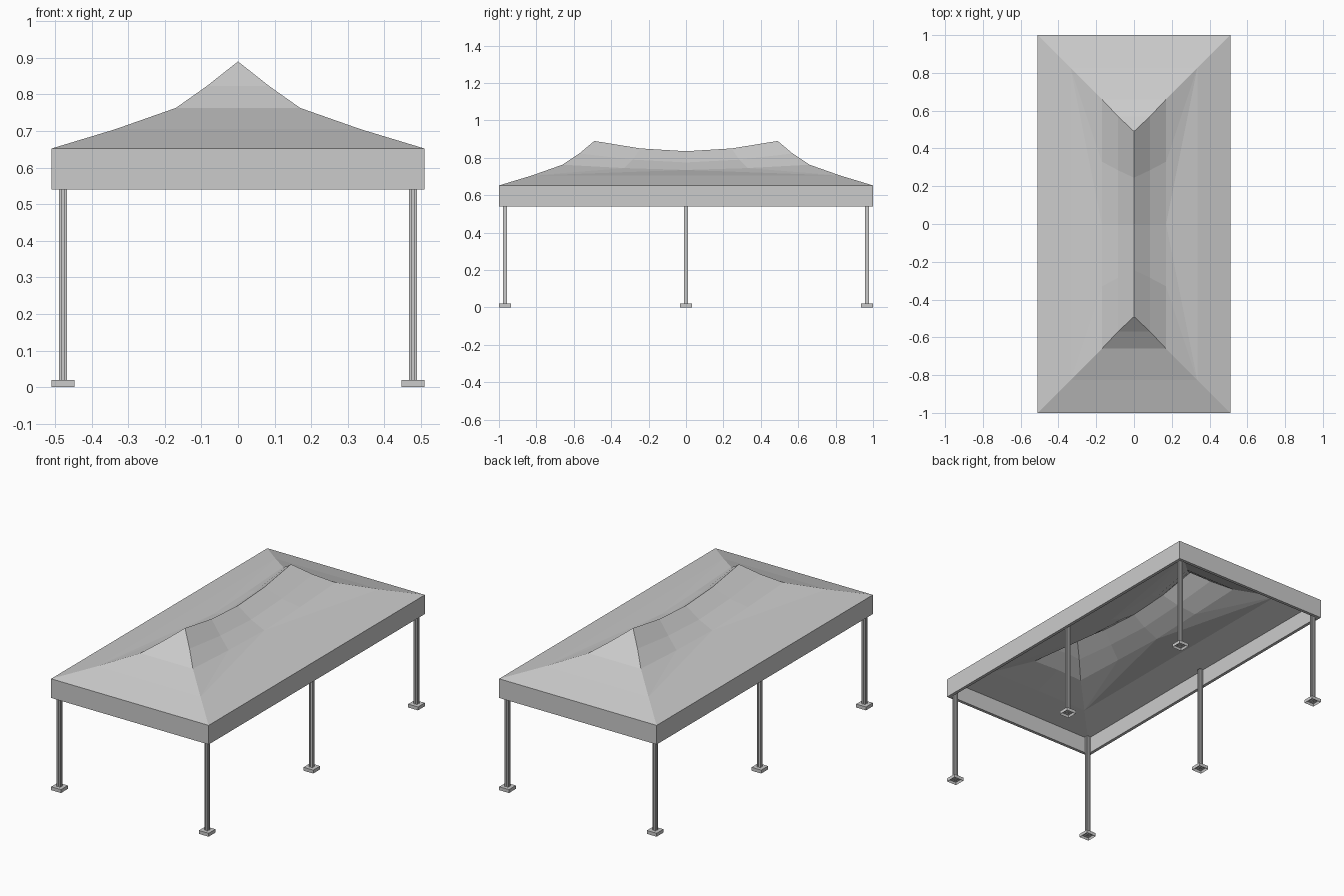
import bpy
import bmesh

if "Cube" in bpy.data.objects:
    bpy.data.objects.remove(bpy.data.objects["Cube"], do_unlink=True)

COLOR = (0.6, 0.6, 0.6, 1.0)
grey = bpy.data.materials.new("light grey")
grey.use_nodes = True
grey.diffuse_color = COLOR
grey.node_tree.nodes["Principled BSDF"].inputs["Base Color"].default_value = COLOR


def finish(bm, name):
    mesh = bpy.data.meshes.new(name)
    bm.to_mesh(mesh)
    bm.free()
    mesh.materials.append(grey)
    obj = bpy.data.objects.new(name, mesh)
    bpy.context.collection.objects.link(obj)
    return obj


# Canopy: one quarter (x > 0, y < 0), mirrored twice and thickened inward
HALF_W, HALF_L, EAVE, HEM = 0.51, 1.0, 0.652, 0.54
bm = bmesh.new()


def face(*points):
    bm.faces.new([bm.verts.new(p) for p in points])


corner = (HALF_W, -HALF_L, EAVE)
hip = (0.335, -0.825, 0.705)
# Upper rows: x, hip y, heights at the hip, halfway and the middle
rows = [
    [(x, -y * f, z) for f, z in zip((1, 0.5, 0), heights)]
    for x, y, heights in (
        (0.17, 0.66, (0.763, 0.745, 0.735)),
        (0.085, 0.57, (0.823, 0.79, 0.775)),
        (0.0, 0.49, (0.89, 0.85, 0.835)),
    )
]


def center(p):
    return (0, p[1], p[2])


# End slope
levels = [corner, hip] + [r[0] for r in rows]
for a, b in zip(levels, levels[1:]):
    if b[0] > 0:
        face(center(a), a, b, center(b))
    else:
        face(center(a), a, b)

# Lower side slope
low = rows[0]
face(corner, (HALF_W, 0, EAVE), (hip[0], 0, hip[2]), hip)
face(hip, (hip[0], 0, hip[2]), low[2])
face(hip, low[2], low[1])
face(hip, low[1], low[0])

# Upper side slope up to the sagging ridge
for a, b in zip(rows, rows[1:]):
    for i in range(2):
        face(a[i], a[i + 1], b[i + 1], b[i])

# Valance
face((0, -HALF_L, HEM), (HALF_W, -HALF_L, HEM), corner, center(corner))
face((HALF_W, -HALF_L, HEM), (HALF_W, 0, HEM), (HALF_W, 0, EAVE), corner)

bmesh.ops.remove_doubles(bm, verts=bm.verts[:], dist=0.0005)
canopy = finish(bm, "canopy")
mirror = canopy.modifiers.new("mirror", "MIRROR")
mirror.use_axis = (True, True, False)
mirror.use_clip = True
shell = canopy.modifiers.new("thickness", "SOLIDIFY")
shell.thickness = 0.018
shell.offset = -1
shell.use_even_offset = True


# Legs: square posts with a groove along each side
def make_leg(name, x, y):
    r, g, d = 0.011, 0.003, 0.006
    side = [(-r, -r), (-g, -r), (-g, -d), (g, -d), (g, -r)]
    profile = []
    for _ in range(4):
        profile += side
        side = [(-v, u) for u, v in side]
    bm = bmesh.new()
    base = bm.faces.new([bm.verts.new((x + u, y + v, 0.01)) for u, v in profile])
    top = bmesh.ops.extrude_face_region(bm, geom=[base])["geom"]
    bmesh.ops.translate(bm, vec=(0, 0, 0.628),
                        verts=[e for e in top if isinstance(e, bmesh.types.BMVert)])
    bmesh.ops.recalc_face_normals(bm, faces=bm.faces[:])
    finish(bm, name)


# Feet: shallow plates, hollow underneath
def make_foot(name, x, y):
    bm = bmesh.new()
    bmesh.ops.create_cube(bm, size=1)
    bmesh.ops.scale(bm, vec=(0.063, 0.063, 0.02), verts=bm.verts[:])
    bmesh.ops.translate(bm, vec=(x, y, 0.01), verts=bm.verts[:])
    bottom = [f for f in bm.faces if f.normal.z < -0.5]
    bmesh.ops.inset_region(bm, faces=bottom, thickness=0.006)
    bmesh.ops.translate(bm, vec=(0, 0, 0.014), verts=bottom[0].verts[:])
    finish(bm, name)


for x, side in ((-0.478, "right"), (0.478, "left")):
    for y, place in ((-0.968, "front"), (0, "middle"), (0.968, "back")):
        make_leg(f"{place}_{side}_leg", x, y)
        make_foot(f"{place}_{side}_foot", x, y)
